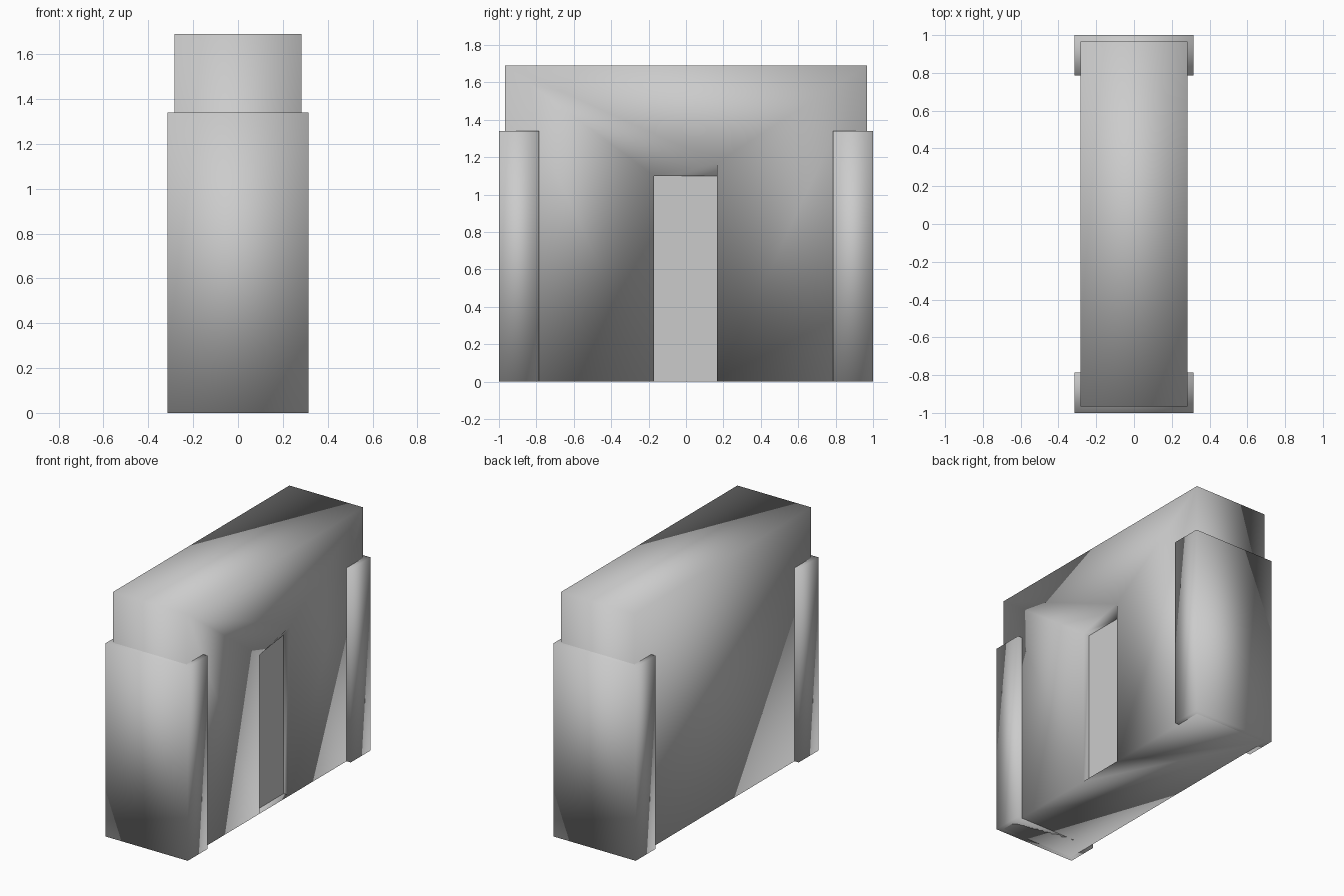
import bpy, bmesh

if "Cube" in bpy.data.objects:
    bpy.data.objects.remove(bpy.data.objects["Cube"], do_unlink=True)

grey = bpy.data.materials.new("plain grey")
grey.use_nodes = True
colour = (0.6, 0.6, 0.6, 1)
grey.diffuse_color = colour
grey.node_tree.nodes["Principled BSDF"].inputs["Base Color"].default_value = colour


def add_object(name, bm, recalc=True):
    if recalc:
        bmesh.ops.recalc_face_normals(bm, faces=bm.faces)
    for f in bm.faces:
        f.smooth = True
    mesh = bpy.data.meshes.new(name)
    bm.to_mesh(mesh)
    bm.free()
    mesh.materials.append(grey)
    obj = bpy.data.objects.new(name, mesh)
    bpy.context.collection.objects.link(obj)
    return obj


def ring(bm, x, outline):
    return [bm.verts.new((x, y, z)) for y, z in outline]


HALF_W, HALF_L, TOP = 0.283, 0.967, 1.69
DOOR_A, DOOR_B, DOOR_TOP, DOOR_X = -0.17, 0.165, 1.1, 0.235

# Main block with a doorway recess in its +x wall
bm = bmesh.new()
corners = [(-HALF_L, 0), (HALF_L, 0), (HALF_L, TOP), (-HALF_L, TOP)]
far = ring(bm, -HALF_W, corners)
near = ring(bm, HALF_W, corners)
# The opening's outer lintel rises towards the back
mouth = ring(bm, HALF_W, [(DOOR_A, 0), (DOOR_A, DOOR_TOP), (DOOR_B, 1.17), (DOOR_B, 0)])
inner_outline = [(DOOR_A, 0), (DOOR_A, DOOR_TOP), (DOOR_B, DOOR_TOP), (DOOR_B, 0)]
inner = ring(bm, DOOR_X, inner_outline)
bm.faces.new(far)
bm.faces.new([near[0]] + mouth + near[1:])
bm.faces.new([far[0], far[1], near[1], mouth[3], mouth[0], near[0]])
for i in (1, 2, 3):
    j = (i + 1) % 4
    bm.faces.new([far[i], far[j], near[j], near[i]])
for i in range(3):
    bm.faces.new([mouth[i], mouth[i + 1], inner[i + 1], inner[i]])
add_object("main_block", bm)

# Flat door at the back of the recess, facing +x
bm = bmesh.new()
bm.faces.new(ring(bm, DOOR_X, inner_outline)[::-1])
add_object("door_panel", bm, recalc=False)

# End buttresses wrapping the front and back of the block
for name, side in (("front_buttress", -1), ("back_buttress", 1)):
    bm = bmesh.new()
    bmesh.ops.create_cube(bm, size=1)
    bmesh.ops.scale(bm, vec=(0.63, 0.215, 1.34), verts=bm.verts)
    bmesh.ops.translate(bm, vec=(0, side * 0.8925, 0.67), verts=bm.verts)
    add_object(name, bm)
